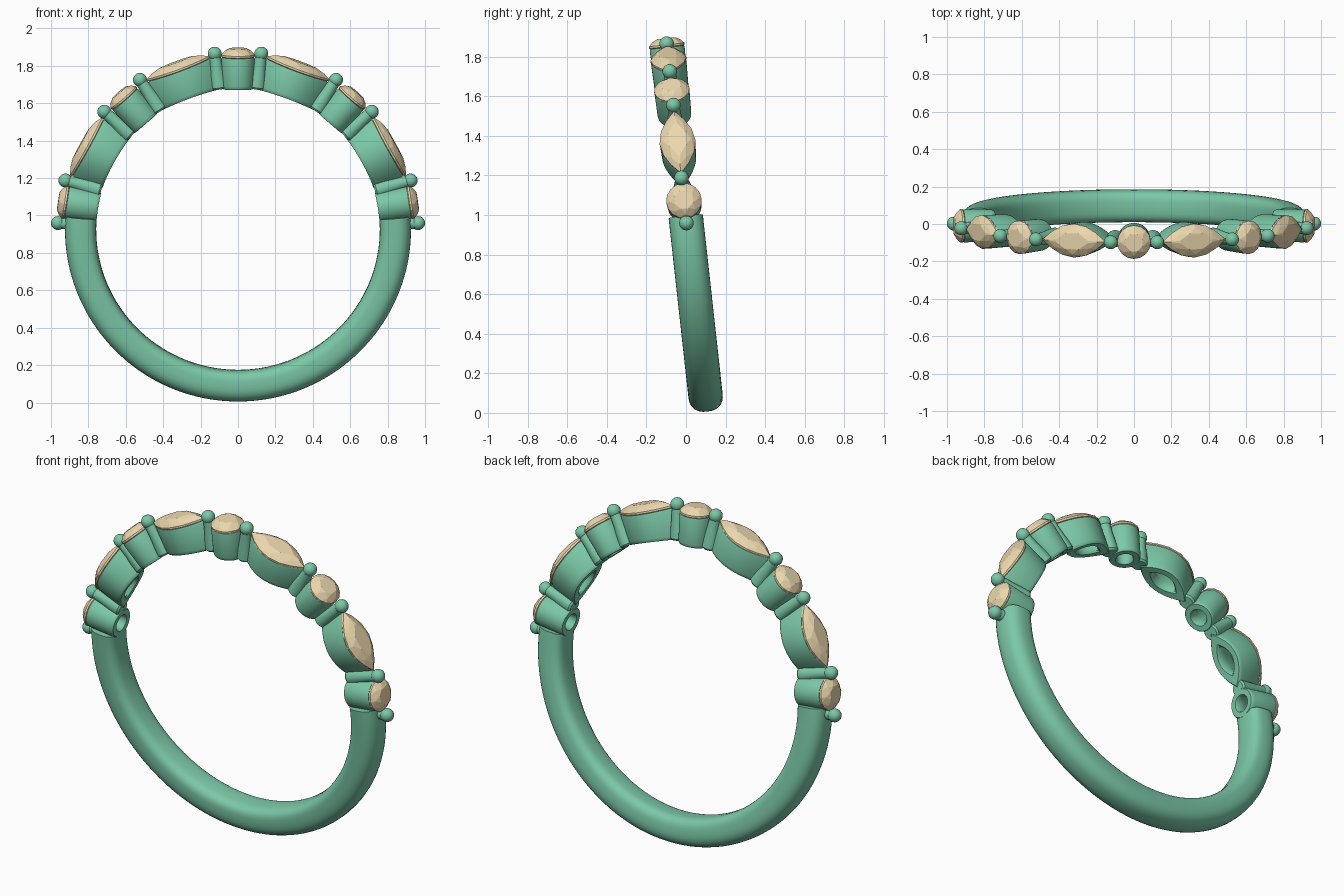
import bpy, bmesh
from math import sin, cos, pi, radians, sqrt, copysign
from mathutils import Matrix, Vector

if "Cube" in bpy.data.objects:
    bpy.data.objects.remove(bpy.data.objects["Cube"])

R_IN, R_OUT, HALF_W = 0.758, 0.925, 0.087
RING = Matrix.Translation((0, 0.006, 0.926)) @ Matrix.Rotation(radians(6.3), 4, 'X')


def material(name, col):
    m = bpy.data.materials.new(name)
    m.diffuse_color = col
    m.use_nodes = True
    m.node_tree.nodes["Principled BSDF"].inputs["Base Color"].default_value = m.diffuse_color
    return m


METAL = material("green_metal", (0.20, 0.58, 0.39, 1))
GEM = material("pale_gem", (0.83, 0.68, 0.42, 1))


def finish(bm, name, mat, deg, smooth=True):
    """Turn a bmesh built in ring-top space into an object at angle deg round the ring."""
    bmesh.ops.recalc_face_normals(bm, faces=bm.faces)
    bm.transform(RING @ Matrix.Rotation(radians(deg), 4, 'Y'))
    me = bpy.data.meshes.new(name)
    bm.to_mesh(me)
    bm.free()
    me.materials.append(mat)
    for p in me.polygons:
        p.use_smooth = smooth
    if smooth:
        me.set_sharp_from_angle(angle=radians(40))
    ob = bpy.data.objects.new(name, me)
    bpy.context.collection.objects.link(ob)
    return ob


def loft(rings, loop=False):
    """Skin a list of closed rings; either cap both ends or join last to first."""
    bm = bmesh.new()
    vs = [[bm.verts.new(p) for p in r] for r in rings]
    n = len(vs[0])
    pairs = list(zip(vs, vs[1:])) + ([(vs[-1], vs[0])] if loop else [])
    for a, b in pairs:
        for i in range(n):
            j = (i + 1) % n
            bm.faces.new((a[i], a[j], b[j], b[i]))
    if not loop:
        bm.faces.new(vs[0])
        bm.faces.new(vs[-1])
    return bm


def outline(kind, t):
    """Stone outline at parameter t: circle or pointed lens."""
    if kind == "round":
        return 0.09 * cos(t), 0.09 * sin(t)
    return 0.178 * cos(t), copysign(0.091 * sin(t) ** 2, sin(t))


def stone(kind, name, deg, girdle):
    pts = []
    # (scale, height, points, phase): pavilion, girdle, crown, table
    for s, h, n, ph in ((0.05, -0.06, 8, 0), (1, -0.010, 16, 0), (1, 0.0, 16, 0),
                        (0.80, 0.019, 8, 0), (0.55, 0.033, 8, 0.5)):
        for i in range(n):
            x, y = outline(kind, (i + ph) * 2 * pi / n)
            pts.append((x * s, y * s, girdle + h))
    bm = bmesh.new()
    for p in pts:
        bm.verts.new(p)
    out = bmesh.ops.convex_hull(bm, input=bm.verts)
    bmesh.ops.delete(bm, geom=[v for v in bm.verts if not v.link_faces], context='VERTS')
    bmesh.ops.dissolve_limit(bm, angle_limit=radians(1), verts=bm.verts, edges=bm.edges)
    finish(bm, name, GEM, deg, smooth=False)


def setting(kind, name, deg, girdle):
    def ring(s, h=None, lift=0.0):
        r = []
        for i in range(48):
            x, y = outline(kind, i * 2 * pi / 48)
            x, y = x * s, y * s
            # without a height the ring lies on the finger-hole cylinder
            r.append((x, y, h if h else sqrt(R_IN ** 2 - x * x) + lift))
        return r
    top = girdle - 0.014
    finish(loft([ring(0.96, top), ring(0.985, top - 0.008), ring(0.95, lift=0.02),
                 ring(0.92, lift=0.006), ring(0.87), ring(0.54), ring(0.48, lift=0.008),
                 ring(0.48, lift=0.06), ring(0.86, top - 0.012), ring(0.90, top)], True),
           name, METAL, deg)


def prong(name, deg, r):
    # flared post with a bead on top
    prof = [(0.038, R_IN + 0.004), (0.046, R_IN + 0.014), (0.042, 0.82), (0.034, 0.88), (0.029, r)]
    finish(loft([[(a * cos(i * pi / 12), a * sin(i * pi / 12), h) for i in range(24)]
                 for a, h in prof]), name + "_post", METAL, deg)
    bm = bmesh.new()
    bmesh.ops.create_uvsphere(bm, u_segments=24, v_segments=14, radius=0.037,
                              matrix=Matrix.Translation((0, 0, r)))
    finish(bm, name + "_bead", METAL, deg)


# Plain lower band: rounded section swept from one end round the bottom to the other
def band_section(deg):
    a, ring = radians(deg), []
    mid, half = (R_IN + R_OUT) / 2, (R_OUT - R_IN) / 2
    for i in range(32):
        c, s = cos(i * pi / 16), sin(i * pi / 16)
        e = 2 / 2.4 if s > 0 else 2 / 3.2
        y = HALF_W * copysign(abs(c) ** e, c)
        r = mid + half * copysign(abs(s) ** e, s)
        ring.append((r * sin(a), y, r * cos(a)))
    return ring


START = 85.5
finish(loft([band_section(START + (360 - 2 * START) * i / 96) for i in range(97)]),
       "band", METAL, 0)

# Alternating round and marquise stones in their settings, mirrored about the top
for k, (kind, deg) in enumerate((("round", 0), ("marquise", 20.3), ("round", 40.8),
                                 ("marquise", 61.2), ("round", 81))):
    g = 0.940 if kind == "round" else 0.926
    for side, sg in (("right", 1), ("left", -1)):
        if k == 0 and sg < 0:
            continue
        tag = f"{kind}_{side}_{k}" if k else "round_centre"
        stone(kind, tag + "_stone", deg * sg, g)
        setting(kind, tag + "_setting", deg * sg, g)

# Beaded prongs between the stones
for k, (deg, r) in enumerate(((7.5, 0.953), (33.1, 0.960), (48.5, 0.955),
                              (74.1, 0.960), (88, 0.964))):
    prong(f"prong_right_{k}", deg, r)
    prong(f"prong_left_{k}", -deg, r)
